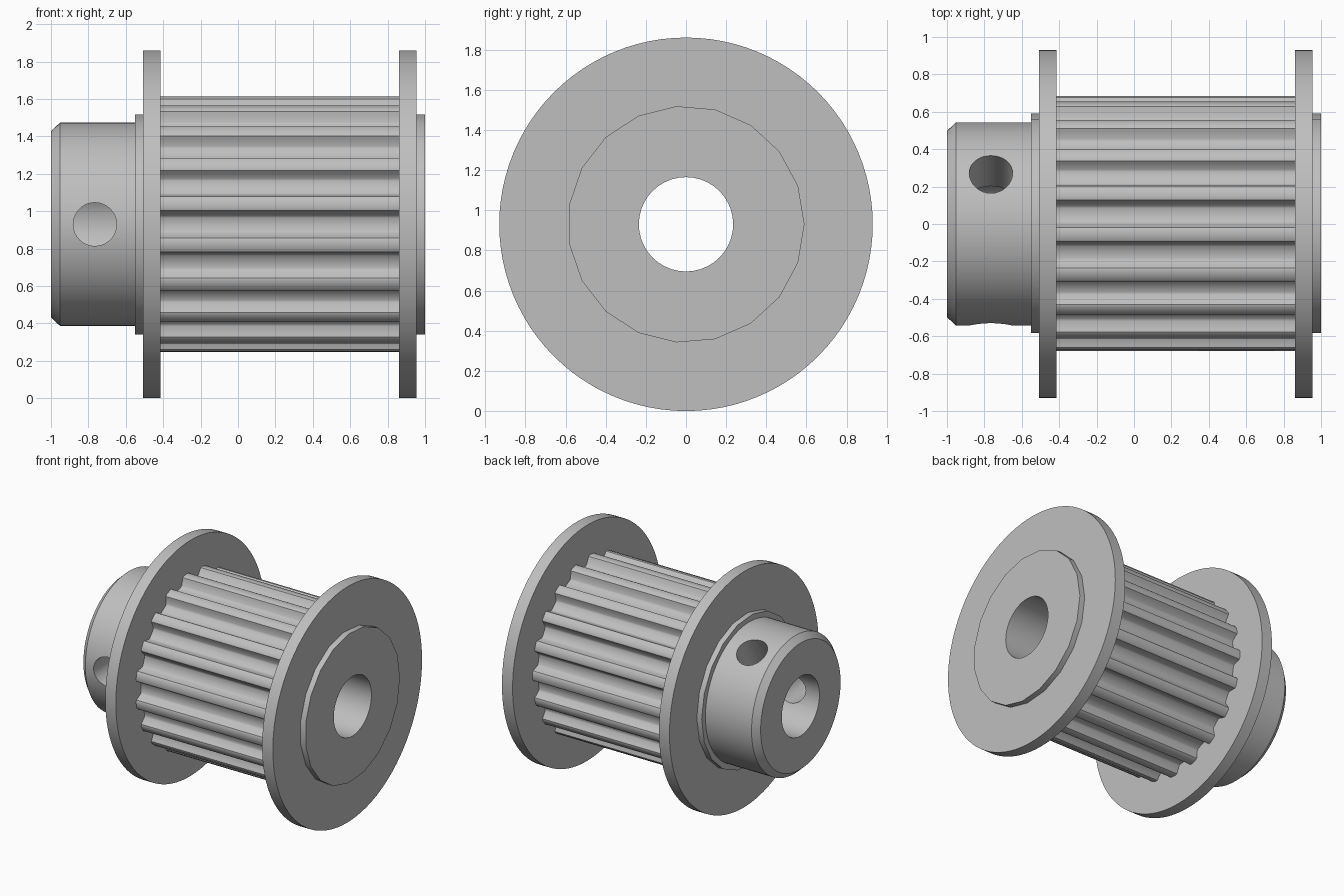
import bpy, bmesh, math
from mathutils import Vector

if "Cube" in bpy.data.objects:
    bpy.data.objects.remove(bpy.data.objects["Cube"])

AXIS_Z = 0.93
TEETH = 19
ROUND = 96

metal = bpy.data.materials.new("grey_metal")
metal.use_nodes = True
grey = (0.52, 0.52, 0.52, 1)
metal.diffuse_color = grey
metal.node_tree.nodes["Principled BSDF"].inputs["Base Color"].default_value = grey


def circle(radius, sides):
    """Points (y, z) around the axle, with a corner towards the back."""
    return [(radius * math.cos(a), radius * math.sin(a))
            for a in (math.tau * i / sides for i in range(sides))]


def loft(name, sections):
    """Solid along x through (x, outline) sections."""
    bm = bmesh.new()
    rings = [[bm.verts.new((x, y, z + AXIS_Z)) for y, z in outline]
             for x, outline in sections]
    count = len(rings[0])
    for a, b in zip(rings, rings[1:]):
        for i in range(count):
            j = (i + 1) % count
            bm.faces.new((a[i], a[j], b[j], b[i]))
    bm.faces.new(rings[0])
    bm.faces.new(rings[-1])
    bmesh.ops.recalc_face_normals(bm, faces=bm.faces)
    mesh = bpy.data.meshes.new(name)
    bm.to_mesh(mesh)
    bm.free()
    mesh.materials.append(metal)
    obj = bpy.data.objects.new(name, mesh)
    bpy.context.collection.objects.link(obj)
    return obj


def disc(name, x0, x1, radius, sides=ROUND):
    return loft(name, [(x0, circle(radius, sides)), (x1, circle(radius, sides))])


def cut(obj, cutter):
    cutter.hide_render = True
    mod = obj.modifiers.new("hole", "BOOLEAN")
    mod.operation = "DIFFERENCE"
    mod.solver = "EXACT"
    mod.object = cutter
    bpy.context.view_layer.objects.active = obj
    bpy.ops.object.modifier_apply(modifier=mod.name)


def toothed_outline():
    """Rounded trapezoid grooves, the first one facing the front."""
    half = [(0.034, 0.615), (0.046, 0.624), (0.066, 0.662),
            (0.074, 0.677), (0.088, 0.684)]
    groove = [(-t, r) for t, r in reversed(half)] + half
    points = []
    for k in range(TEETH):
        middle = math.pi + math.tau * k / TEETH
        for t, r in groove:
            a = middle + math.atan2(t, r)
            points.append((r * math.cos(a), r * math.sin(a)))
    return points


# Toothed barrel between two flanges
outline = toothed_outline()
barrel = loft("toothed_barrel", [(-0.415, outline), (0.862, outline)])
left_flange = disc("left_flange", 0.862, 0.955, 0.93)
right_flange = disc("right_flange", -0.507, -0.415, 0.93)

# Faceted collars outside the flanges
left_collar = disc("left_collar", 0.955, 1.0, 0.59, TEETH)
right_collar = disc("right_collar", -0.55, -0.507, 0.59, TEETH)

# Hub with chamfered end
hub = loft("hub", [(-1.0, circle(0.498, ROUND)), (-0.952, circle(0.543, ROUND)),
                   (-0.55, circle(0.543, ROUND))])
parts = [barrel, left_flange, right_flange, left_collar, right_collar, hub]

# Axle bore through everything
bore = disc("bore_cutter", -1.2, 1.2, 0.235, 40)
cutters = [bore]
for part in parts:
    cut(part, bore)

# Two set screw holes in the hub, a third of a turn apart
for angle in (math.pi, math.pi / 3):
    direction = Vector((0, math.cos(angle), math.sin(angle)))
    bpy.ops.mesh.primitive_cylinder_add(
        vertices=32, radius=0.116, depth=0.8,
        location=Vector((-0.765, 0, AXIS_Z)) + direction * 0.4,
        rotation=direction.to_track_quat("Z", "Y").to_euler())
    screw = bpy.context.object
    screw.name = "screw_hole_cutter"
    bpy.context.view_layer.update()
    cut(hub, screw)
    cutters.append(screw)

for cutter in cutters:
    bpy.data.objects.remove(cutter)

bpy.ops.object.select_all(action="DESELECT")
for part in parts:
    part.select_set(True)
bpy.context.view_layer.objects.active = hub
bpy.ops.object.shade_smooth_by_angle(angle=math.radians(35))
